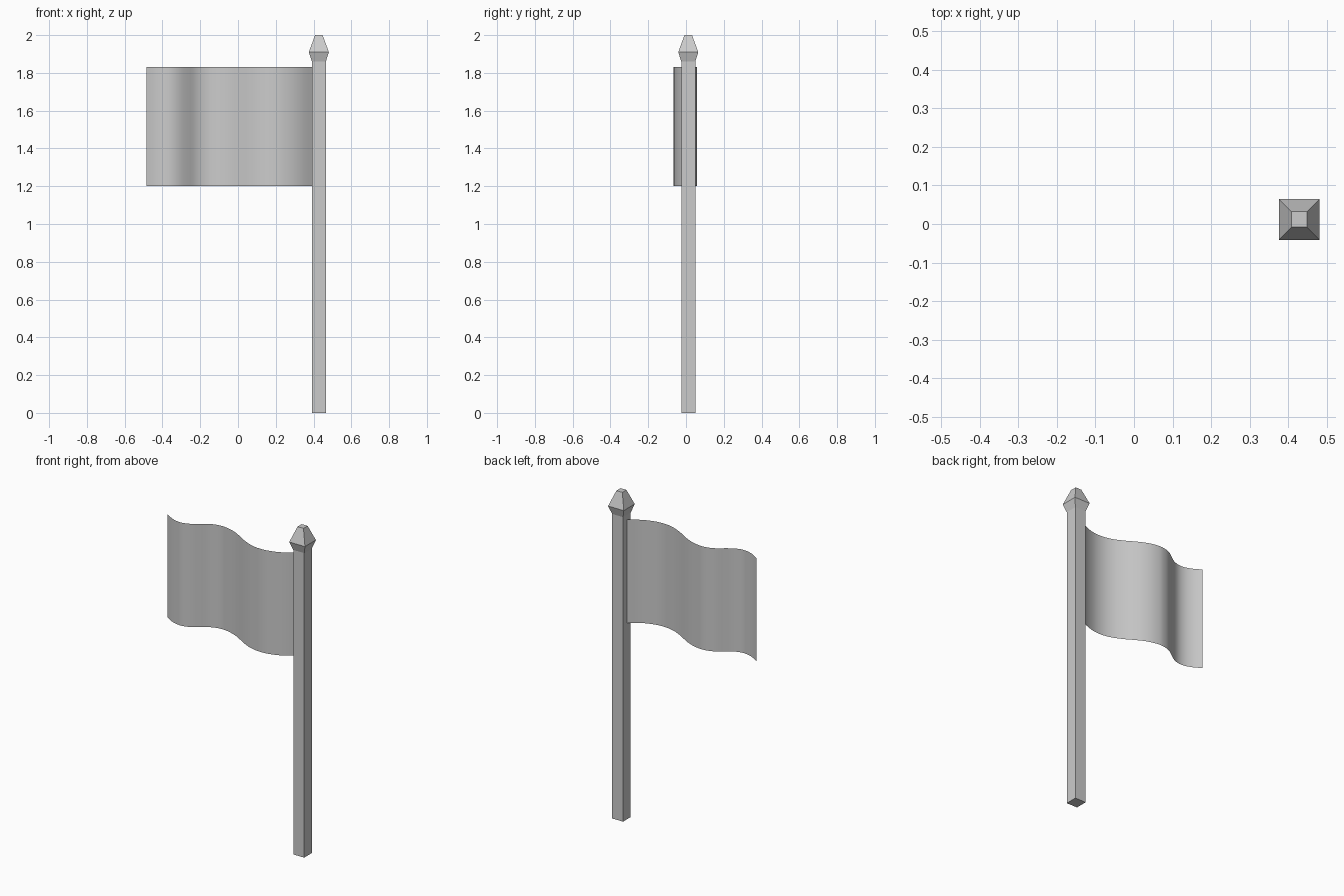
import bpy, bmesh

if "Cube" in bpy.data.objects:
    bpy.data.objects.remove(bpy.data.objects["Cube"])

CX, CY = 0.428, 0.012  # pole axis


def square_loft(name, profile):
    """Stack square rings (half width, z) and cap both ends."""
    bm = bmesh.new()
    rings = [[bm.verts.new((CX + sx * h, CY + sy * h, z))
              for sx, sy in ((-1, -1), (1, -1), (1, 1), (-1, 1))]
             for h, z in profile]
    for a, b in zip(rings, rings[1:]):
        for i in range(4):
            j = (i + 1) % 4
            bm.faces.new((a[i], a[j], b[j], b[i]))
    bm.faces.new(rings[0][::-1])
    bm.faces.new(rings[-1])
    mesh = bpy.data.meshes.new(name)
    bm.to_mesh(mesh)
    bm.free()
    obj = bpy.data.objects.new(name, mesh)
    bpy.context.collection.objects.link(obj)
    return obj


# Square pole with its pointed finial
square_loft("flag_pole", [(0.037, 0), (0.037, 1.86), (0.053, 1.91), (0.02, 2.0)])

# Waving flag: wave line seen from above, extruded vertically as a thin sheet
wave = [(0.392, 0.012), (0.33, -0.03), (0.26, -0.057), (0.2, -0.065),
        (0.13, -0.055), (0.06, -0.025), (0, 0.01), (-0.06, 0.04),
        (-0.13, 0.057), (-0.17, 0.056), (-0.22, 0.04), (-0.27, 0.005),
        (-0.32, -0.025), (-0.37, -0.035), (-0.43, -0.02), (-0.485, 0.012)]
curve = bpy.data.curves.new("flag", 'CURVE')
curve.dimensions = '2D'
curve.fill_mode = 'NONE'
curve.extrude = 0.315
curve.resolution_u = 3
spline = curve.splines.new('BEZIER')
spline.bezier_points.add(len(wave) - 1)
for p, (x, y) in zip(spline.bezier_points, wave):
    p.co = (x, y, 0)
    p.handle_left_type = p.handle_right_type = 'AUTO'
flag = bpy.data.objects.new("flag", curve)
flag.location.z = 1.515
bpy.context.collection.objects.link(flag)
bpy.context.view_layer.objects.active = flag
flag.select_set(True)
bpy.ops.object.convert(target='MESH')
bpy.ops.object.shade_smooth()
